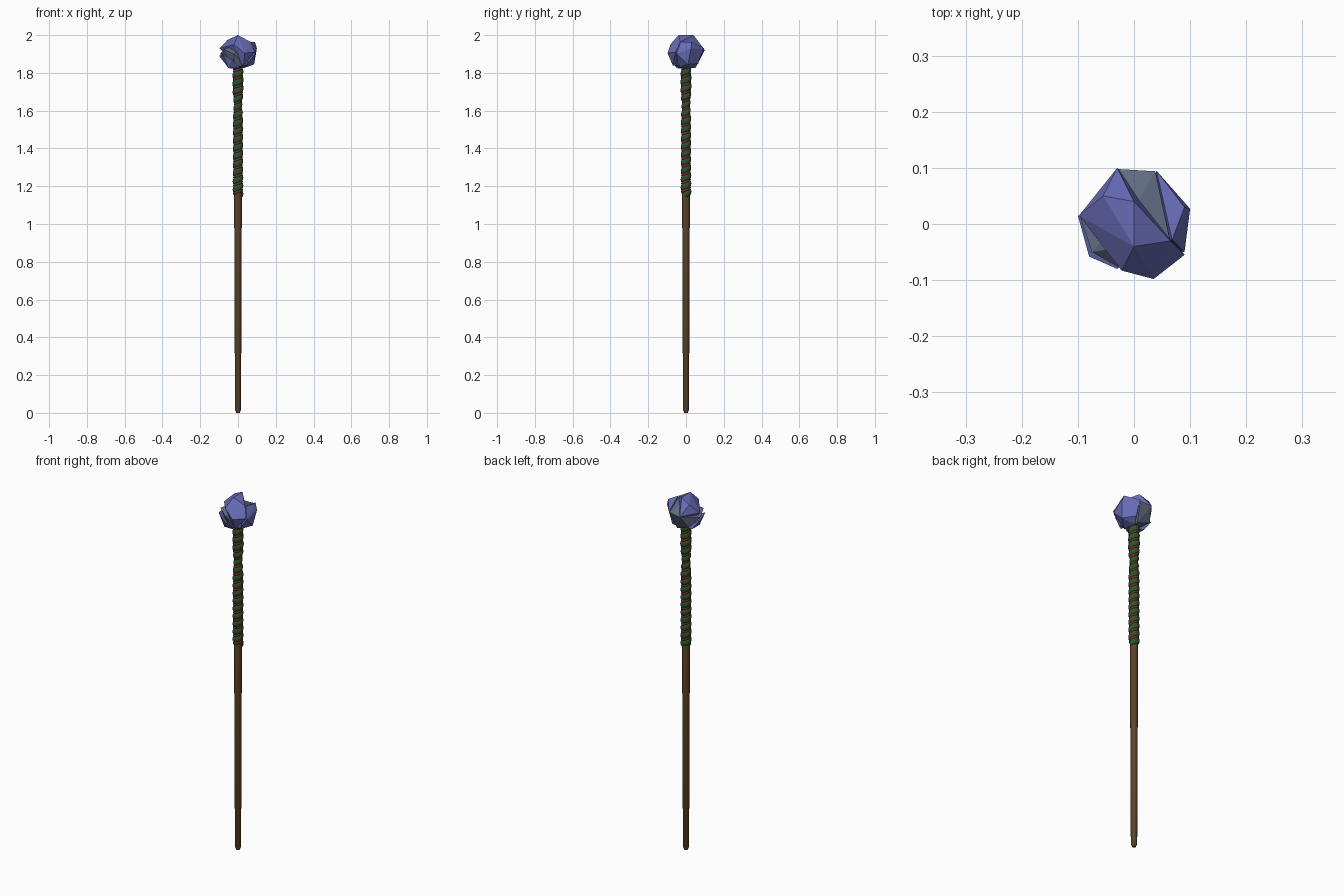
import bpy, bmesh, math
from mathutils import Vector

if "Cube" in bpy.data.objects:
    bpy.data.objects.remove(bpy.data.objects["Cube"])


def material(name, rgb):
    m = bpy.data.materials.new(name)
    m.diffuse_color = (*rgb, 1)
    m.use_nodes = True
    m.node_tree.nodes["Principled BSDF"].inputs["Base Color"].default_value = m.diffuse_color
    return m


WOOD = material("brown wood", (0.105, 0.056, 0.021))
GREEN = material("green cord", (0.026, 0.085, 0.028))
RED = material("red cord", (0.20, 0.026, 0.02))
BLUE = material("violet crystal", (0.14, 0.15, 0.47))
SLATE = material("slate crystal", (0.115, 0.145, 0.22))

# shaft outline: height, radius (waist near 1.63)
PROFILE = [(0, 0.009), (0.015, 0.016), (1.14, 0.0205), (1.3, 0.020),
           (1.56, 0.020), (1.60, 0.017), (1.635, 0.015), (1.67, 0.019),
           (1.72, 0.022), (1.80, 0.021), (1.86, 0.018)]


def radius_at(z):
    for (z0, r0), (z1, r1) in zip(PROFILE, PROFILE[1:]):
        if z <= z1:
            return r0 + (r1 - r0) * (z - z0) / (z1 - z0)
    return PROFILE[-1][1]


def add_object(name, bm, mat):
    me = bpy.data.meshes.new(name)
    bm.to_mesh(me)
    bm.free()
    me.materials.append(mat)
    ob = bpy.data.objects.new(name, me)
    bpy.context.collection.objects.link(ob)
    return ob


def lathe(name, prof, mat, sides=16):
    bm = bmesh.new()
    rings = [[bm.verts.new((r * math.cos(math.tau * i / sides),
                            r * math.sin(math.tau * i / sides), z))
              for i in range(sides)] for z, r in prof]
    for a, b in zip(rings, rings[1:]):
        for i in range(sides):
            j = (i + 1) % sides
            f = bm.faces.new((a[i], a[j], b[j], b[i]))
            f.smooth = True
    bm.faces.new(rings[0][::-1])
    bm.faces.new(rings[-1])
    return add_object(name, bm, mat)


# cord strand wound around the shaft, oval in section
def cord(name, phase, high, deep, mat, z0=1.16, z1=1.845, pitch=0.043, steps=24, sides=14):
    n = int((z1 - z0) / pitch * steps)
    bm = bmesh.new()
    rings = []
    for k in range(n + 1):
        z = z0 + (z1 - z0) * k / n
        a = math.tau * (k / steps + phase)
        out = Vector((math.cos(a), math.sin(a), 0))
        c = out * radius_at(z) + Vector((0, 0, z))
        rings.append([bm.verts.new(c + out * deep * math.cos(math.tau * s / sides)
                                   + Vector((0, 0, high * math.sin(math.tau * s / sides))))
                      for s in range(sides)])
    for a, b in zip(rings, rings[1:]):
        for i in range(sides):
            j = (i + 1) % sides
            bm.faces.new((a[i], a[j], b[j], b[i])).smooth = True
    bm.faces.new(rings[0])
    bm.faces.new(rings[-1])
    bmesh.ops.recalc_face_normals(bm, faces=bm.faces)
    return add_object(name, bm, mat)


# faceted stone from the hull of a few corners
def stone(name, pts, mat):
    bm = bmesh.new()
    vs = [bm.verts.new(p) for p in pts]
    bmesh.ops.convex_hull(bm, input=vs)
    junk = [v for v in bm.verts if not v.link_faces]
    bmesh.ops.delete(bm, geom=junk, context="VERTS")
    bmesh.ops.recalc_face_normals(bm, faces=bm.faces)
    return add_object(name, bm, mat)


lathe("shaft", PROFILE, WOOD)
cord("green_cord", 0.0, 0.0175, 0.0078, GREEN)
cord("red_cord", 0.5, 0.0085, 0.0052, RED)

# crystal head: three shards with a slate core showing in the gaps
main_shard = [(0, -0.04, 2.0), (0, 0.04, 2.0), (-0.055, 0.05, 1.975), (-0.03, 0.1, 1.92),
              (-0.098, 0.015, 1.93), (0.065, -0.03, 1.965), (0.09, -0.055, 1.91),
              (0.035, -0.098, 1.905), (-0.022, -0.083, 1.95), (0.03, -0.07, 1.84),
              (0, 0.02, 1.83)]
side_shard = [(0.04, 0.095, 1.93), (0.09, 0.03, 1.963), (0.1, 0.027, 1.93),
              (0.068, -0.028, 1.965), (0.09, -0.05, 1.90), (0.085, 0.01, 1.845),
              (0.04, 0.065, 1.85), (0.02, 0.03, 1.825), (0.03, -0.04, 1.825)]
low_shard = [(-0.1, 0.015, 1.89), (-0.08, -0.058, 1.90), (-0.03, -0.08, 1.87),
             (-0.05, -0.05, 1.825), (0.01, -0.05, 1.825), (-0.05, 0.02, 1.825),
             (0, 0, 1.82)]
core = [(-0.03, 0.098, 1.918), (0.038, 0.094, 1.926), (0.064, -0.028, 1.96),
        (-0.075, -0.05, 1.925), (-0.095, 0.01, 1.90), (-0.022, -0.08, 1.90),
        (-0.02, -0.05, 1.83), (0.02, 0.05, 1.825), (-0.055, 0.055, 1.85),
        (0.05, -0.05, 1.84), (0, 0.03, 1.96)]
stone("crystal_main_shard", main_shard, BLUE)
stone("crystal_side_shard", side_shard, BLUE)
stone("crystal_low_shard", low_shard, BLUE)
stone("crystal_core", core, SLATE)
